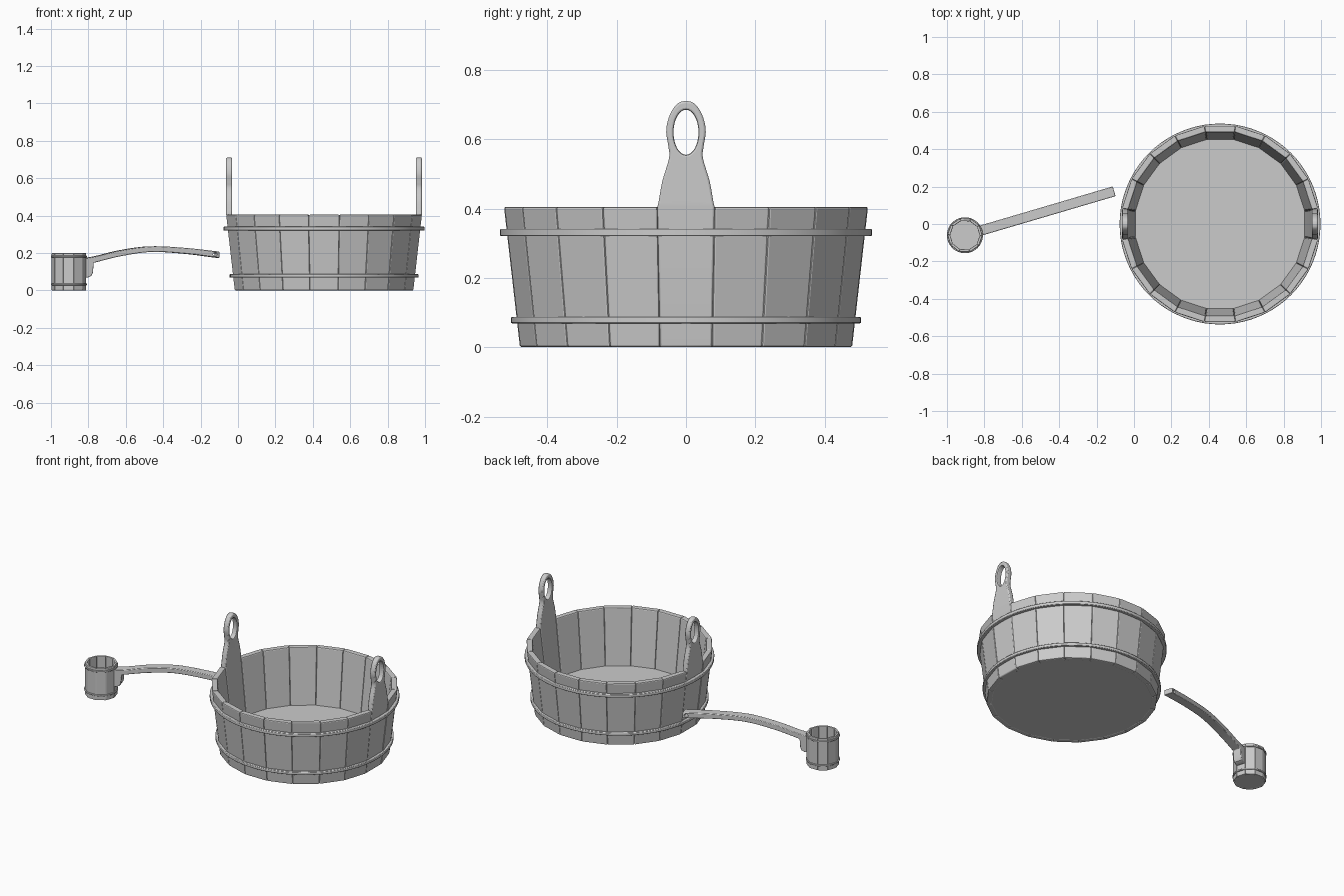
import bpy, bmesh, math
from mathutils import Matrix, Vector

cube = bpy.data.objects.get("Cube")
if cube:
    bpy.data.objects.remove(cube)

BUCKET = Vector((0.46, 0, 0))
CUP = Vector((-0.904, -0.06, 0))
AIM = math.radians(16.4)


def finish(name, bm, place, bevel=0, smooth=False):
    """Turn a bmesh into a placed object with an optional bevel."""
    bmesh.ops.recalc_face_normals(bm, faces=bm.faces)
    mesh = bpy.data.meshes.new(name)
    bm.to_mesh(mesh)
    bm.free()
    obj = bpy.data.objects.new(name, mesh)
    bpy.context.collection.objects.link(obj)
    obj.matrix_world = place
    if bevel:
        mod = obj.modifiers.new("Bevel", 'BEVEL')
        mod.width, mod.segments = bevel, 2
        mod.limit_method, mod.angle_limit = 'ANGLE', math.radians(40)
    if smooth:
        bpy.ops.object.select_all(action='DESELECT')
        obj.select_set(True)
        bpy.context.view_layer.objects.active = obj
        bpy.ops.object.shade_smooth_by_angle(angle=math.radians(35))
    return obj


def spline(pts, steps=6):
    """Smooth curve through 2D points."""
    p = [Vector(q) for q in pts]
    p = [2 * p[0] - p[1]] + p + [2 * p[-1] - p[-2]]
    out = []
    for a, b, c, d in zip(p, p[1:], p[2:], p[3:]):
        for i in range(steps):
            t = i / steps
            out.append(0.5 * (2 * b + (c - a) * t + (2 * a - 5 * b + 4 * c - d) * t * t
                              + (3 * b - a - 3 * c + d) * t ** 3))
    return out + [p[-2]]


def slab(outline, axis, low, high):
    """Extrude a 2D outline along x or y."""
    bm = bmesh.new()
    at = (lambda u, v: (low, u, v)) if axis == 'x' else (lambda u, v: (u, low, v))
    face = bm.faces.new([bm.verts.new(at(u, v)) for u, v in outline])
    ext = bmesh.ops.extrude_face_region(bm, geom=[face])["geom"]
    move = Vector((high - low, 0, 0) if axis == 'x' else (0, high - low, 0))
    bmesh.ops.translate(bm, vec=move, verts=[e for e in ext if isinstance(e, bmesh.types.BMVert)])
    return bm


def cut(obj, cutter):
    """Subtract a hidden helper, before any bevel."""
    mod = obj.modifiers.new("Hole", 'BOOLEAN')
    mod.operation, mod.solver, mod.object = 'DIFFERENCE', 'EXACT', cutter
    obj.modifiers.move(len(obj.modifiers) - 1, 0)
    cutter.hide_render = True
    cutter.hide_set(True)


def staves(name, place, count, base, top, thick, height, bevel, skip=()):
    """Ring of flat boards; base and top are the outer flat radii."""
    bm = bmesh.new()
    slope = math.tan(math.pi / count)
    for k in range(count):
        if k in skip:
            continue
        v = bmesh.ops.create_cube(bm, size=1)["verts"]
        for vert in v:
            r = (top if vert.co.z > 0 else base) - (thick if vert.co.x < 0 else 0)
            vert.co = (r, math.copysign(r * slope, vert.co.y), height if vert.co.z > 0 else 0)
        bmesh.ops.rotate(bm, verts=v, matrix=Matrix.Rotation(math.tau * k / count, 3, 'Z'))
    return finish(name, bm, place, bevel)


def floor(name, place, count, radius, low, high):
    bm = bmesh.new()
    r = radius / math.cos(math.pi / count)
    bmesh.ops.create_cone(bm, cap_ends=True, segments=count, radius1=r, radius2=r, depth=high - low)
    bmesh.ops.rotate(bm, verts=bm.verts, matrix=Matrix.Rotation(math.pi / count, 3, 'Z'))
    bmesh.ops.translate(bm, verts=bm.verts, vec=(0, 0, (low + high) / 2))
    return finish(name, bm, place)


def hoop(name, place, inner, outer, low, high, bevel):
    bm = bmesh.new()
    n = 80
    rings = []
    for k in range(n):
        a = math.tau * k / n
        rings.append([bm.verts.new((r * math.cos(a), r * math.sin(a), z))
                      for r, z in ((inner, low), (outer, low), (outer, high), (inner, high))])
    for k in range(n):
        a, b = rings[k], rings[(k + 1) % n]
        for i in range(4):
            j = (i + 1) % 4
            bm.faces.new((a[i], b[i], b[j], a[j]))
    return finish(name, bm, place, bevel, True)


# Bucket body
COUNT, RIM, BASE_R, TOP_R, THICK = 20, 0.405, 0.479, 0.525, 0.034
place = Matrix.Translation(BUCKET)
staves("bucket_staves", place, COUNT, BASE_R, TOP_R, THICK, RIM, 0.006, (0, COUNT // 2))
floor("bucket_floor", place, COUNT, 0.452, 0.001, 0.06)
hoop("bucket_upper_hoop", place, 0.515, 0.537, 0.321, 0.341, 0.003)
hoop("bucket_lower_hoop", place, 0.484, 0.505, 0.069, 0.087, 0.003)

# Tall staves with an oval grip hole
half = math.tan(math.pi / COUNT)
side = spline([(0.079, RIM + 0.015), (0.068, 0.48), (0.049, 0.545), (0.051, 0.58), (0.057, 0.62),
               (0.052, 0.655), (0.039, 0.685), (0.021, 0.705), (0, 0.711)])
right = [Vector((BASE_R * half, 0)), Vector((TOP_R * half, RIM))] + side
left = [Vector((-p.x, p.y)) for p in reversed(right[:-1])]
oval = [(0.036 * math.cos(math.tau * k / 32), 0.62 + 0.065 * math.sin(math.tau * k / 32))
        for k in range(32)]
for name, turn in (("left", 0), ("right", math.pi)):
    spot = place @ Matrix.Rotation(turn, 4, 'Z')
    bm = slab(right + left, 'x', TOP_R - THICK, TOP_R - 0.002)
    bmesh.ops.bisect_plane(bm, geom=bm.verts[:] + bm.edges[:] + bm.faces[:],
                           plane_co=(0, 0, RIM), plane_no=(0, 0, 1))
    for v in bm.verts:
        if v.co.z < RIM + 0.001:
            if v.co.x < TOP_R - 0.01:
                v.co.y *= 1 - THICK / TOP_R
            v.co.x -= (TOP_R - BASE_R) * (1 - v.co.z / RIM)
    stave = finish(name + "_handle_stave", bm, spot, 0.006, True)
    cut(stave, finish(name + "_grip_cutter", slab(oval, 'x', 0.4, 0.6), spot))

# Ladle cup
place = Matrix.Translation(CUP) @ Matrix.Rotation(AIM, 4, 'Z')
staves("cup_staves", place, 10, 0.089, 0.089, 0.014, 0.2, 0.004)
floor("cup_floor", place, 10, 0.08, 0.001, 0.025)
hoop("cup_upper_hoop", place, 0.086, 0.096, 0.177, 0.186, 0.002)
hoop("cup_lower_hoop", place, 0.086, 0.096, 0.028, 0.037, 0.002)

# Ladle handle with its bracket and hanging hole
upper = spline([(0.083, 0.172), (0.16, 0.186), (0.28, 0.214), (0.45, 0.236), (0.64, 0.228), (0.832, 0.208)])
lower = spline([(0.832, 0.174), (0.64, 0.197), (0.45, 0.206), (0.28, 0.183), (0.131, 0.148)])
bracket = [Vector(p) for p in ((0.127, 0.095), (0.118, 0.078), (0.1, 0.07), (0.083, 0.07))]
handle = finish("ladle_handle", slab(upper + lower + bracket, 'y', -0.027, 0.027), place, 0.005, True)
ring = [(0.808 + 0.011 * math.cos(math.tau * k / 16), 0.193 + 0.009 * math.sin(math.tau * k / 16))
        for k in range(16)]
cut(handle, finish("ladle_hole_cutter", slab(ring, 'y', -0.1, 0.1), place))
